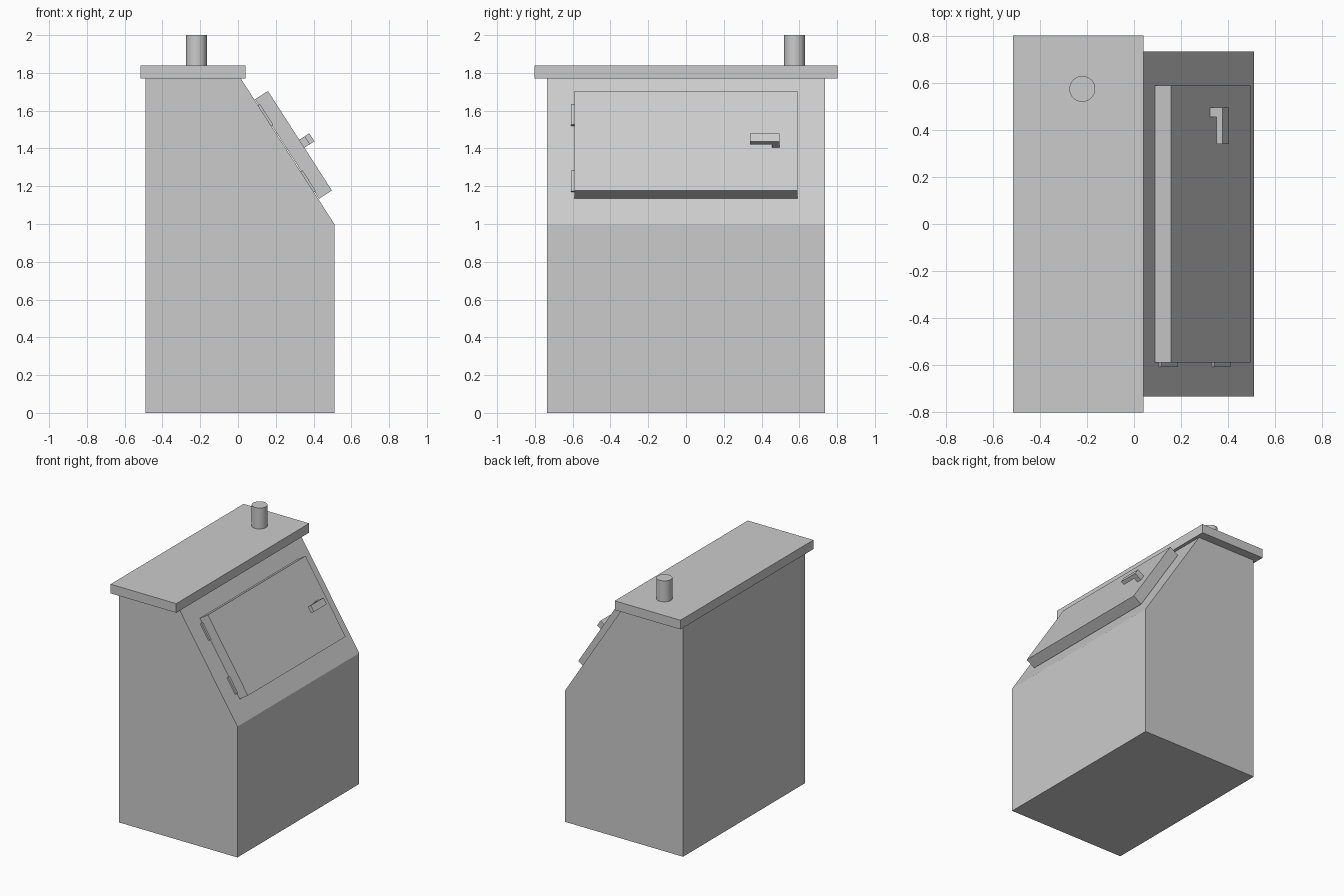
import bpy, bmesh, math
from mathutils import Vector

if "Cube" in bpy.data.objects:
    bpy.data.objects.remove(bpy.data.objects["Cube"])


def prism(name, profile, y0, y1):
    """Extrude an x-z profile along y."""
    bm = bmesh.new()
    face = bm.faces.new([bm.verts.new((x, y0, z)) for x, z in profile])
    ext = bmesh.ops.extrude_face_region(bm, geom=[face])
    moved = [v for v in ext["geom"] if isinstance(v, bmesh.types.BMVert)]
    bmesh.ops.translate(bm, verts=moved, vec=(0, y1 - y0, 0))
    bmesh.ops.recalc_face_normals(bm, faces=bm.faces)
    mesh = bpy.data.meshes.new(name)
    bm.to_mesh(mesh)
    bm.free()
    obj = bpy.data.objects.new(name, mesh)
    bpy.context.collection.objects.link(obj)
    return obj


# Sloped front: top edge, downhill direction and outward normal
slope_top, slope_bottom = Vector((0.015, 1.77)), Vector((0.51, 1.0))
down = (slope_bottom - slope_top).normalized()
out = Vector((-down.y, down.x))


def slope_profile(points):
    """Points given as (distance down the slope, height above it)."""
    return [tuple(slope_top + down * u + out * n) for u, n in points]


def slope_box(name, u0, u1, n0, n1, y0, y1):
    return prism(name, slope_profile([(u0, n0), (u1, n0), (u1, n1), (u0, n1)]), y0, y1)


# Cabinet body and overhanging lid
prism("cabinet_body", [(-0.49, 0), (0.51, 0), (0.51, 1.0), (0.015, 1.77), (-0.49, 1.77)],
      -0.735, 0.735)
prism("top_slab", [(-0.515, 1.77), (0.04, 1.77), (0.04, 1.84), (-0.515, 1.84)], -0.803, 0.803)

# Door with two hinges
slope_box("door", 0.133, 0.759, 0.004, 0.085, -0.59, 0.59)
for label, u in (("upper", 0.168), ("lower", 0.585)):
    slope_box(label + "_hinge", u, u + 0.13, 0, 0.012, -0.608, -0.57)

# L-shaped handle: post and grip
slope_box("handle_post", 0.44, 0.49, 0.08, 0.118, 0.455, 0.495)
slope_box("handle_grip", 0.44, 0.49, 0.118, 0.148, 0.34, 0.495)

# Vent pipe
bpy.ops.mesh.primitive_cylinder_add(vertices=32, radius=0.055, depth=0.16,
                                    location=(-0.22, 0.575, 1.92))
bpy.context.object.name = "vent_pipe"
bpy.ops.object.shade_smooth_by_angle(angle=math.radians(30))
